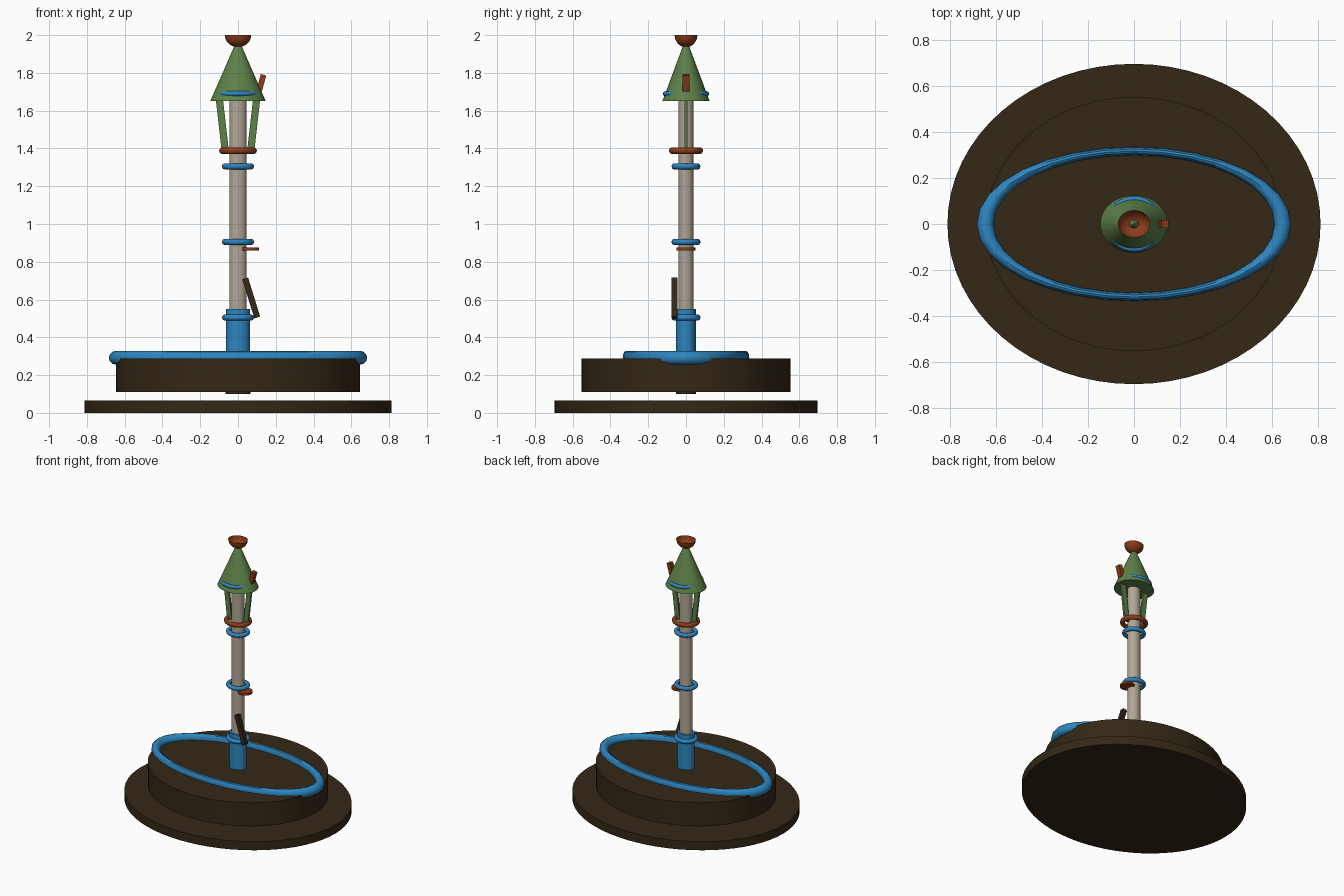
import bpy, bmesh, math
from mathutils import Matrix, Vector

if "Cube" in bpy.data.objects:
    bpy.data.objects.remove(bpy.data.objects["Cube"])

YS = 0.86  # every round part is slightly squashed front to back


def material(name, rgb):
    m = bpy.data.materials.new(name)
    m.diffuse_color = (*rgb, 1)
    m.use_nodes = True
    m.node_tree.nodes["Principled BSDF"].inputs["Base Color"].default_value = m.diffuse_color
    return m


DARK = material("dark brown", (0.034, 0.021, 0.008))
BLUE = material("blue", (0.027, 0.24, 0.53))
GREEN = material("leaf green", (0.11, 0.22, 0.065))
ORANGE = material("rust orange", (0.27, 0.045, 0.009))
BEIGE = material("warm beige", (0.44, 0.385, 0.30))


def finish(name, bm, mat):
    bmesh.ops.recalc_face_normals(bm, faces=bm.faces)
    mesh = bpy.data.meshes.new(name)
    bm.to_mesh(mesh)
    bm.free()
    mesh.materials.append(mat)
    ob = bpy.data.objects.new(name, mesh)
    bpy.context.collection.objects.link(ob)
    bpy.ops.object.select_all(action='DESELECT')
    ob.select_set(True)
    bpy.context.view_layer.objects.active = ob
    bpy.ops.object.shade_smooth_by_angle(angle=math.radians(35))
    return ob


def cylinder(name, mat, rx, ry, z0, z1, x=0, sides=48, taper=1.0):
    bm = bmesh.new()
    bmesh.ops.create_cone(bm, cap_ends=True, segments=sides, radius1=1,
                          radius2=taper, depth=1)
    bmesh.ops.transform(bm, verts=bm.verts, matrix=Matrix.Translation(
        (x, 0, (z0 + z1) / 2)) @ Matrix.Diagonal((rx, ry, z1 - z0, 1)))
    return finish(name, bm, mat)


def ring(name, mat, radius, tube, z, ys=YS, major=32, minor=12):
    bm = bmesh.new()
    loops = []
    for i in range(major):
        a = 2 * math.pi * i / major
        loop = []
        for j in range(minor):
            b = 2 * math.pi * j / minor
            r = radius + tube * math.cos(b)
            loop.append(bm.verts.new((r * math.cos(a), ys * r * math.sin(a),
                                      z + tube * math.sin(b))))
        loops.append(loop)
    for i in range(major):
        p, q = loops[i], loops[(i + 1) % major]
        for j in range(minor):
            k = (j + 1) % minor
            bm.faces.new((p[j], q[j], q[k], p[k]))
    return finish(name, bm, mat)


def bar(name, mat, start, end, wx, wy):
    """Box running from start to end, leaning in the x-z plane."""
    a, b = Vector(start), Vector(end)
    d = b - a
    bm = bmesh.new()
    bmesh.ops.create_cube(bm, size=1)
    bmesh.ops.transform(bm, verts=bm.verts, matrix=Matrix.Translation((a + b) / 2)
                        @ Matrix.Rotation(math.atan2(d.x, d.z), 4, 'Y')
                        @ Matrix.Diagonal((wx, wy, d.length, 1)))
    return finish(name, bm, mat)


# Base plate, raised drum and the hub under it
cylinder("base_plate", DARK, 0.812, 0.697, 0, 0.065, sides=64)
cylinder("drum", DARK, 0.645, 0.553, 0.11, 0.287, sides=64)
cylinder("hub", DARK, 0.065, 0.053, 0.10, 0.2)

# Large oval ring lying on the drum
ring("oval_ring", BLUE, 0.648, 0.036, 0.292, ys=0.49)

# Pole with its sleeve and collars
cylinder("pole", BEIGE, 0.046, 0.040, 0.28, 1.68, sides=32)
cylinder("sleeve", BLUE, 0.063, 0.052, 0.28, 0.55, sides=32)
for i, z in enumerate((0.505, 0.905, 1.305)):
    ring(f"collar_{i + 1}", BLUE, 0.069, 0.016, z, ys=0.9)
ring("lantern_collar", ORANGE, 0.083, 0.017, 1.388, ys=0.9)

# Small shelf and leaning lever on the pole
cylinder("shelf_disc", ORANGE, 0.049, 0.050, 0.861, 0.876, x=0.061, sides=32)
bar("lever", DARK, (0.102, -0.062, 0.505), (0.038, -0.062, 0.712), 0.032, 0.032)

# Struts holding up the roof
for side, s in (("left", -1), ("right", 1)):
    bar(f"strut_{side}", GREEN, (s * 0.066, 0, 1.375), (s * 0.098, 0, 1.655),
        0.038, 0.015)

# Conical roof, its band and the chimney
cylinder("roof", GREEN, 0.147, 0.125, 1.65, 1.98, taper=0.02)
ring("roof_band", BLUE, 0.109, 0.013, 1.69, ys=1.0)
bar("chimney", ORANGE, (0.112, 0, 1.705), (0.135, 0, 1.79), 0.03, 0.036)

# Open bowl on the tip of the roof
bm = bmesh.new()
profile = [bm.verts.new((0.07 * math.sin(t), 0, 2 - 0.064 * math.cos(t)))
           for t in (math.pi / 2 * i / 8 for i in range(9))]
edges = [bm.edges.new(p) for p in zip(profile, profile[1:])]
bmesh.ops.spin(bm, geom=profile + edges, cent=(0, 0, 0), axis=(0, 0, 1),
               angle=2 * math.pi, steps=32)
bmesh.ops.remove_doubles(bm, verts=bm.verts, dist=0.0005)
bmesh.ops.scale(bm, verts=bm.verts, vec=(1, YS, 1))
finish("bowl", bm, ORANGE)
